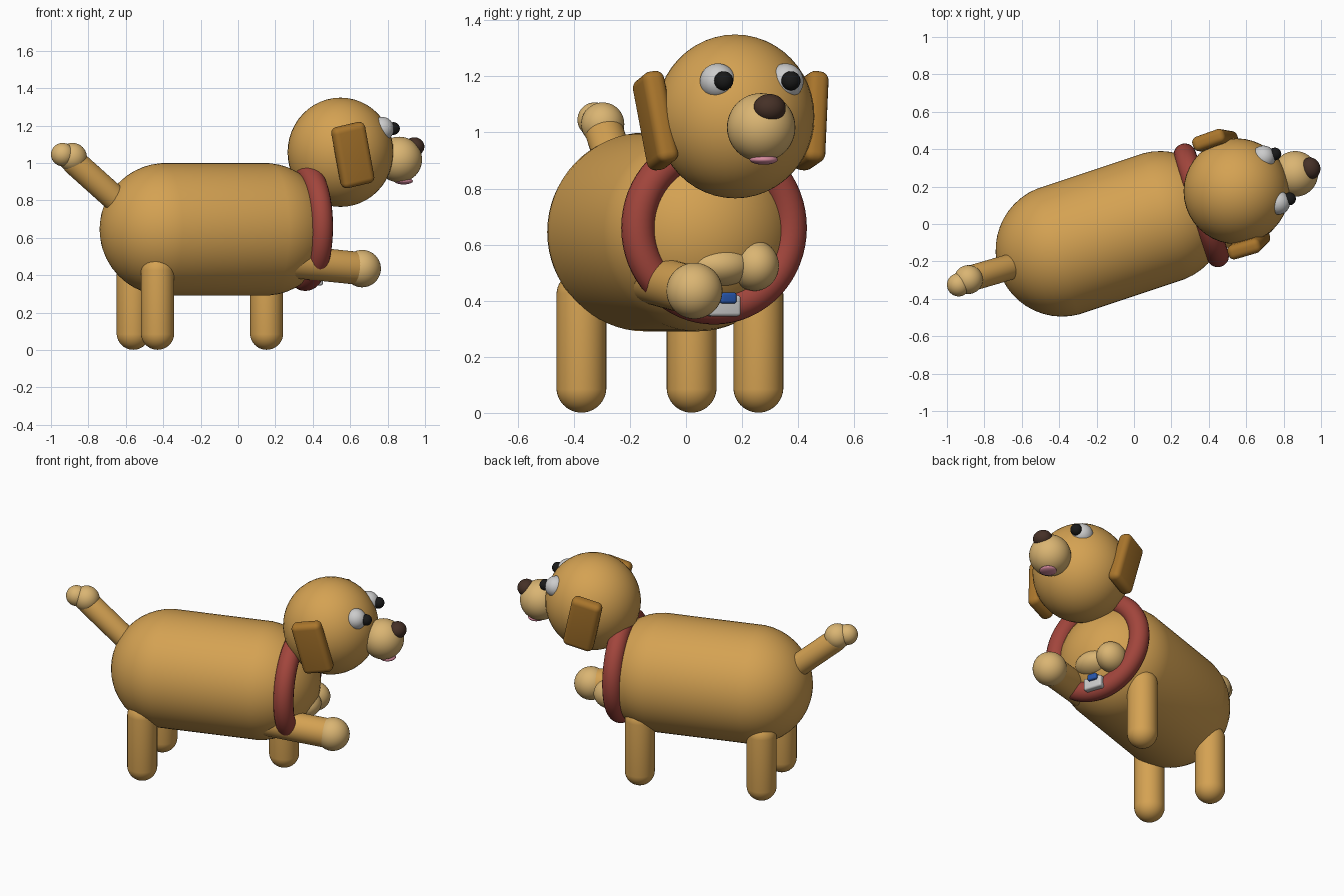
import bpy, bmesh
from math import radians
from mathutils import Vector, Matrix

if "Cube" in bpy.data.objects:
    bpy.data.objects.remove(bpy.data.objects["Cube"])

YAW = Matrix.Rotation(radians(18), 4, 'Z')   # the dog is turned 18 degrees
HEAD = Vector((0.548, 0.175, 1.057))


def material(name, r, g, b):
    m = bpy.data.materials.new(name)
    m.diffuse_color = (r, g, b, 1)
    m.use_nodes = True
    m.node_tree.nodes["Principled BSDF"].inputs["Base Color"].default_value = m.diffuse_color
    return m


FUR = material("fur", 0.66, 0.36, 0.085)
EAR = material("ear_brown", 0.40, 0.18, 0.025)
CREAM = material("cream", 0.70, 0.46, 0.17)
RED = material("red", 0.36, 0.06, 0.045)
WHITE = material("white", 0.75, 0.75, 0.75)
BLACK = material("black", 0.01, 0.01, 0.01)
NOSE = material("nose_brown", 0.06, 0.03, 0.02)
PINK = material("pink", 0.65, 0.25, 0.33)
BLUE = material("blue", 0.02, 0.09, 0.40)


def finish(name, bm, mat, matrix):
    bm.transform(matrix)
    bm.normal_update()
    me = bpy.data.meshes.new(name)
    bm.to_mesh(me)
    bm.free()
    me.materials.append(mat)
    me.shade_smooth()
    ob = bpy.data.objects.new(name, me)
    bpy.context.collection.objects.link(ob)
    return ob


def capsule(name, a, b, r, mat, seg=40):
    a, b = Vector(a), Vector(b)
    bm = bmesh.new()
    bmesh.ops.create_uvsphere(bm, u_segments=seg, v_segments=23, radius=r)
    for v in bm.verts:
        if v.co.z > 0:
            v.co.z += (b - a).length
    rot = (b - a).to_track_quat('Z', 'Y').to_matrix().to_4x4()
    return finish(name, bm, mat, Matrix.Translation(a) @ rot)


def ball(name, loc, size, mat):
    bm = bmesh.new()
    bmesh.ops.create_uvsphere(bm, u_segments=40, v_segments=24, radius=1)
    return finish(name, bm, mat, Matrix.Translation(loc) @ YAW @ Matrix.Diagonal((*size, 1)))


def rounded_box(name, loc, size, rot, bevel, mat):
    bm = bmesh.new()
    bmesh.ops.create_cube(bm, size=1)
    bmesh.ops.scale(bm, vec=size, verts=bm.verts)
    bmesh.ops.bevel(bm, geom=bm.edges[:], offset=bevel, segments=5, profile=0.5, affect='EDGES')
    return finish(name, bm, mat, Matrix.Translation(loc) @ YAW @ rot)


def on_head(u, v, z):
    return HEAD + YAW @ Vector((u, v, z))


# body
capsule("body", (-0.385, -0.14, 0.645), (0.14, 0.035, 0.645), 0.355, FUR, 64)

# standing legs
for name, x, y in (("rear_leg_right", -0.43, -0.373), ("rear_leg_left", -0.56, 0.02),
                   ("front_leg_left", 0.153, 0.258)):
    capsule(name, (x, y, 0.09), (x, y, 0.42), 0.089, FUR)

# raised front leg and its paw
capsule("raised_leg", (0.27, -0.12, 0.475), (0.64, 0.02, 0.437), 0.088, FUR)
ball("raised_paw", (0.664, 0.03, 0.435), (0.1, 0.1, 0.1), CREAM)

# pale chest tuft
ball("chest_tuft_left", (0.375, 0.245, 0.525), (0.1, 0.085, 0.09), CREAM)
ball("chest_tuft_right", (0.395, 0.12, 0.525), (0.1, 0.12, 0.075), CREAM)

# tail with a two-lobed tip
capsule("tail", (-0.58, -0.205, 0.74), (-0.87, -0.29, 1.0), 0.069, FUR)
ball("tail_tip", (-0.885, -0.297, 1.03), (0.077, 0.077, 0.077), CREAM)
ball("tail_tip_end", (-0.938, -0.325, 1.045), (0.062, 0.062, 0.062), CREAM)

# collar ring, upright across the chest
bpy.ops.mesh.primitive_torus_add(major_radius=0.285, minor_radius=0.06,
                                 major_segments=64, minor_segments=20)
collar = bpy.context.object
collar.name = "collar"
collar.matrix_world = Matrix.Translation((0.36, 0.10, 0.66)) @ YAW @ Matrix.Rotation(radians(90), 4, 'Y')
collar.data.shade_smooth()
collar.data.materials.append(RED)

# collar tag
I4 = Matrix.Identity(4)
rounded_box("tag", (0.405, 0.13, 0.382), (0.07, 0.12, 0.075), I4, 0.012, WHITE)
rounded_box("tag_badge", (0.425, 0.145, 0.41), (0.06, 0.06, 0.04), I4, 0.01, BLUE)

# head, muzzle, nose and tongue
ball("head", HEAD, (0.283, 0.283, 0.292), FUR)
ball("muzzle", (0.862, 0.268, 1.018), (0.122, 0.122, 0.122), CREAM)
ball("nose", (0.943, 0.298, 1.087), (0.053, 0.058, 0.05), NOSE)
ball("tongue", (0.885, 0.277, 0.903), (0.05, 0.05, 0.018), PINK)

# eyes and ears on both sides
for side, s in (("right", -1), ("left", 1)):
    ball("eye_" + side, on_head(0.192, s * 0.127, 0.125), (0.064, 0.064, 0.064), WHITE)
    ball("pupil_" + side, on_head(0.257, s * 0.126, 0.127), (0.034, 0.034, 0.034), BLACK)
    tilt = Matrix.Rotation(radians(-7 * s), 4, 'X') @ Matrix.Rotation(radians(-13), 4, 'Y')
    rounded_box("ear_" + side, on_head(-0.025, s * 0.29, -0.015), (0.185, 0.08, 0.335), tilt, 0.032, EAR)
